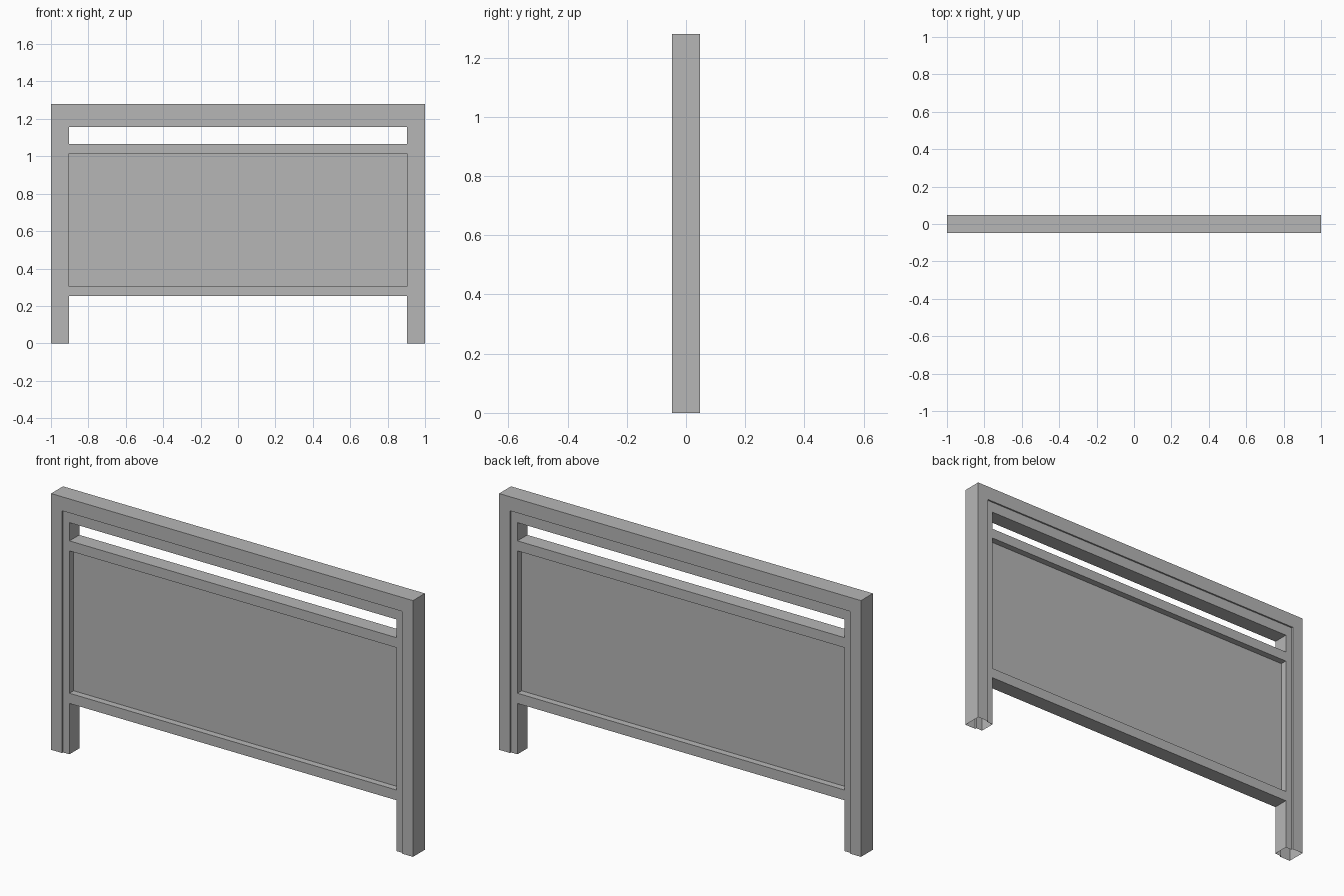
import bpy
import bmesh

cube = bpy.data.objects.get("Cube")
if cube:
    bpy.data.objects.remove(cube, do_unlink=True)

HALF_W, TOP = 1.0, 1.28
FRAME_Y, RAIL_Y, PANEL_Y = 0.047, 0.039, 0.006   # half depths
OPEN_X, OPEN_Z = 0.904, 1.157                    # inside of the frame

grey = bpy.data.materials.new("plain grey")
grey.use_nodes = True
colour = (0.47, 0.47, 0.47, 1)
grey.diffuse_color = colour
grey.node_tree.nodes["Principled BSDF"].inputs["Base Color"].default_value = colour


def finish(name, bm):
    bmesh.ops.recalc_face_normals(bm, faces=bm.faces)
    mesh = bpy.data.meshes.new(name)
    bm.to_mesh(mesh)
    bm.free()
    mesh.materials.append(grey)
    obj = bpy.data.objects.new(name, mesh)
    bpy.context.collection.objects.link(obj)
    return obj


def cross_bar(name, z0, z1, half_y):
    """Bar between the legs, without the hidden end faces."""
    bm = bmesh.new()
    bmesh.ops.create_cube(bm, size=1)
    for v in bm.verts:
        v.co.x *= 2 * OPEN_X
        v.co.y *= 2 * half_y
        v.co.z = z0 if v.co.z < 0 else z1
    ends = [f for f in bm.faces if abs(f.normal.x) > 0.9]
    bmesh.ops.delete(bm, geom=ends, context='FACES_ONLY')
    return finish(name, bm)


# Legs and head rail: a stepped profile swept up, across and down, open at the feet
half = [(HALF_W, TOP, FRAME_Y), (0.94, 1.21, FRAME_Y),
        (0.94, 1.21, RAIL_Y), (OPEN_X, OPEN_Z, RAIL_Y)]
profile = half + [(x, z, -y) for x, z, y in reversed(half)]
bm = bmesh.new()
rings = [[bm.verts.new((side * x, y, z * up)) for x, z, y in profile]
         for side, up in ((-1, 0), (-1, 1), (1, 1), (1, 0))]
for a, b in zip(rings, rings[1:]):
    for i in range(len(profile)):
        j = (i + 1) % len(profile)
        bm.faces.new((a[i], a[j], b[j], b[i]))
finish("stepped_frame", bm)

# Rails and the recessed panel between them
cross_bar("middle_rail", 1.016, 1.066, RAIL_Y)
cross_bar("lower_rail", 0.254, 0.305, RAIL_Y)
cross_bar("panel", 0.305, 1.016, PANEL_Y)
